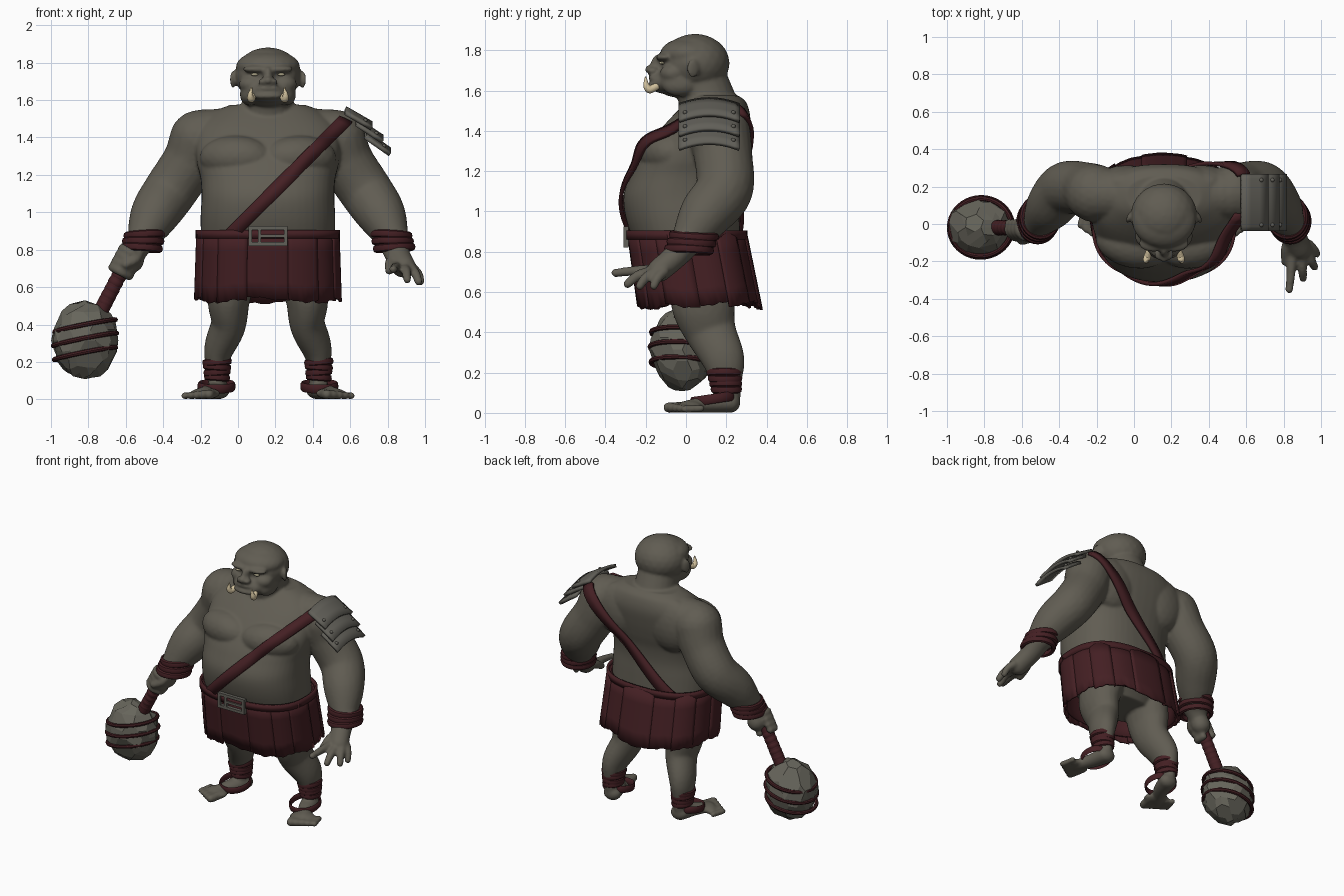
import bpy, bmesh, math, random
from mathutils import Vector, Matrix
from mathutils.bvhtree import BVHTree

if "Cube" in bpy.data.objects:
    bpy.data.objects.remove(bpy.data.objects["Cube"])

random.seed(4)
CX = 0.16          # body centre line
TAU = 2 * math.pi


def mat(name, r, g, b):
    m = bpy.data.materials.new(name)
    m.diffuse_color = (r, g, b, 1)
    m.use_nodes = True
    m.node_tree.nodes["Principled BSDF"].inputs["Base Color"].default_value = m.diffuse_color
    return m


SKIN = mat("olive_skin", .118, .108, .085)
LEATHER = mat("dark_red_leather", .058, .014, .017)
STONE = mat("grey_stone", .135, .13, .105)
STEEL = mat("dull_metal", .12, .115, .098)
BONE = mat("bone", .65, .54, .34)
EYE = mat("pale_eye", .42, .38, .25)


def make(name, bm, m, thick=0, angle=40):
    bmesh.ops.recalc_face_normals(bm, faces=bm.faces)
    me = bpy.data.meshes.new(name)
    bm.to_mesh(me)
    bm.free()
    me.materials.append(m)
    me.polygons.foreach_set("use_smooth", [angle > 0] * len(me.polygons))
    if angle:
        me.set_sharp_from_angle(angle=math.radians(angle))
    o = bpy.data.objects.new(name, me)
    bpy.context.collection.objects.link(o)
    if thick:
        s = o.modifiers.new("thickness", 'SOLIDIFY')
        s.thickness, s.offset = thick, 0
    return o


def grid(bm, f, nu, nv, cu=False, cv=False, cap=False):
    """Surface from f(u, v), optionally closed in u or v, or capped."""
    rows = [[bm.verts.new(f(i / (nu if cu else nu - 1), j / (nv if cv else nv - 1)))
             for i in range(nu)] for j in range(nv)]
    for j in range(nv if cv else nv - 1):
        for i in range(nu if cu else nu - 1):
            a, b = rows[j], rows[(j + 1) % nv]
            bm.faces.new((a[i], a[(i + 1) % nu], b[(i + 1) % nu], b[i]))
    if cap:
        bm.faces.new(rows[0])
        bm.faces.new(rows[-1])


def ball(bm, c, r, rot=Matrix()):
    r = (r, r, r) if isinstance(r, (int, float)) else r
    bmesh.ops.create_icosphere(bm, subdivisions=3, radius=1,
        matrix=Matrix.Translation(c) @ rot @ Matrix.Diagonal((*r, 1)))


def spline(pts, steps):
    """Smooth path through points of any dimension."""
    p = [Vector(q) for q in pts]
    p = [p[0] * 2 - p[1]] + p + [p[-1] * 2 - p[-2]]
    for k in range(1, len(p) - 2):
        a, b, c, d = p[k - 1:k + 3]
        for s in range(steps + (k == len(p) - 3)):
            t = s / steps
            yield .5 * (2 * b + (c - a) * t + (2 * a - 5 * b + 4 * c - d) * t * t
                        + (3 * b - a - 3 * c + d) * t ** 3)


def chain(bm, pts, sx=1, steps=8):
    """Limb: overlapping balls along a smooth path of (x, y, z, radius)."""
    for q in spline(pts, steps):
        ball(bm, q[:3], (q[3] * sx, q[3], q[3]))


def side(s, pts):
    return [(CX + s * p[0], *p[1:]) for p in pts]


def band(bm, c, rx, ry, w, h, normal=(0, 0, 1)):
    """Leather ring with an oval section."""
    m = Matrix.Translation(c) @ Vector((0, 0, 1)).rotation_difference(Vector(normal)).to_matrix().to_4x4()
    grid(bm, lambda u, v: m @ Vector(((rx + w * math.cos(v * TAU)) * math.cos(u * TAU),
                                      (ry + w * math.cos(v * TAU)) * math.sin(u * TAU),
                                      h * math.sin(v * TAU))), 40, 8, True, True)


def sp(x, e):
    return math.copysign(abs(x) ** e, x)


# ---- body: volumes fused into one smooth skin
bm = bmesh.new()
RINGS = list(spline([(.58, -.1, .2, .2), (.7, -.2, .27, .33), (.85, -.26, .27, .355), (.97, -.30, .265, .36),
                     (1.08, -.31, .26, .355), (1.18, -.275, .27, .36), (1.26, -.235, .29, .38),
                     (1.36, -.165, .31, .39), (1.46, -.08, .32, .37), (1.54, .0, .30, .28),
                     (1.575, .04, .26, .2)], 4))


def torso(u, v):
    z, f, b, w = RINGS[round(v * (len(RINGS) - 1))]
    return (CX + w * sp(math.cos(u * TAU), .85),
            (f + b) / 2 + (b - f) / 2 * sp(math.sin(u * TAU), .85), z)


grid(bm, torso, 48, len(RINGS), cu=True, cap=True)
chain(bm, [(CX, .14, 1.45, .15), (CX, .075, 1.64, .135)])                        # neck
for s in (-1, 1):
    ball(bm, (CX + s * .17, -.105, 1.29), (.2, .13, .12),
         Matrix.Rotation(s * .25, 4, 'Z') @ Matrix.Rotation(-.3, 4, 'X'))        # chest
    ball(bm, (CX + s * .2, .215, 1.37), (.18, .1, .19))                          # shoulder blade
    chain(bm, side(s, [(0, .15, 1.45, .12), (.35, .16, 1.405, .145)]))           # shoulder top
    chain(bm, side(s, [(.37, .165, 1.39, .156), (.42, .185, 1.27, .146), (.525, .19, 1.11, .143),
                       (.605, .10, .99, .13), (.67, .01, .86, .082)]))           # arm
    chain(bm, side(s, [(.19, .09, .66, .17), (.21, .085, .54, .158), (.21, .12, .41, .128),
                       (.265, .185, .27, .105), (.272, .2, .16, .076), (.27, .205, .08, .066)]), .72)  # leg
    chain(bm, side(s, [(.265, .22, .05, .05), (.295, .12, .044, .044), (.35, .01, .032, .032)]), 1.25)
    ball(bm, (CX + s * .335, .02, .032), (.085, .06, .03), Matrix.Rotation(s * .45, 4, 'Z'))
    for i in range(5):                                                           # toes
        r = .027 - .002 * i
        x, y = .295 + .033 * i, -.035 + .02 * i
        chain(bm, side(s, [(x, y + .03, r + .003, r), (x + .012, y - .025, r, r), (x + .02, y - .052, r, r)]), steps=4)
    ball(bm, (CX + s * .186, .035, 1.71), (.013, .034, .048),
         Matrix.Rotation(s * .4, 4, 'Z'))                                        # ear
    ball(bm, (CX + s * .055, -.105, 1.765), (.08, .045, .022))                   # brow
    ball(bm, (CX + s * .03, -.165, 1.698), (.022, .027, .018))                   # nostril
    ball(bm, (CX + s * .085, -.065, 1.685), (.07, .065, .05))                    # cheek
    ball(bm, (CX + s * .1, -.03, 1.63), (.05, .09, .06))                         # jaw corner
# head
for c, r in [((.045, 1.735), (.178, .172, .147)), ((.02, 1.78), (.172, .15, .085)),
             ((-.04, 1.65), (.15, .12, .085)),
             ((-.115, 1.64), (.1, .065, .055)), ((-.135, 1.73), (.026, .04, .05)),
             ((-.172, 1.705), (.026, .034, .023)), ((-.15, 1.662), (.07, .038, .016)),
             ((-.155, 1.622), (.08, .038, .02))]:
    ball(bm, (CX, *c), r)

# club fist closed round the handle, open hand on the other side
GRIP = Vector((-.595, -.02, .74))
AX = Vector((.46, 0, .888)).normalized()
E1 = Vector((AX.z, 0, -AX.x))
chain(bm, [(-.51, .01, .86, .08), (-.55, .0, .79, .062), (-.565, .01, .74, .062)])
for i in range(4):
    o = GRIP + AX * (i - 1.7) * .038
    chain(bm, [(*(o + E1 * .052 * math.cos(a) + Vector((0, .052 * math.sin(a), 0))), .025)
               for a in (.6, -.5, -1.6, -2.7, -3.6)], steps=4)
chain(bm, [(-.53, -.02, .80, .035), (-.545, -.07, .75, .027), (-.6, -.09, .72, .024)])
chain(bm, [(.83, .01, .86, .08), (.85, -.05, .78, .063), (.885, -.13, .71, .06)], 1.1)
for pts in ([(.845, -.15, .71, .03), (.84, -.25, .705, .026), (.83, -.35, .695, .022)],
            [(.89, -.17, .70, .03), (.9, -.24, .68, .026), (.905, -.29, .64, .022)],
            [(.925, -.15, .70, .029), (.95, -.2, .67, .025), (.965, -.23, .63, .022)],
            [(.935, -.11, .70, .028), (.965, -.14, .67, .024), (.978, -.16, .63, .021)],
            [(.85, -.06, .76, .036), (.815, -.13, .73, .03), (.81, -.2, .69, .025)]):
    chain(bm, pts, steps=5)
body = make("body", bm, SKIN)
rm = body.modifiers.new("fuse", 'REMESH')
rm.mode, rm.voxel_size = 'VOXEL', .009
sm = body.modifiers.new("soften", 'SMOOTH')
sm.factor, sm.iterations = .5, 7
dg = bpy.context.evaluated_depsgraph_get()
skin = bpy.data.meshes.new_from_object(body.evaluated_get(dg))
body.modifiers.clear()
body.data = skin
skin.polygons.foreach_set("use_smooth", [True] * len(skin.polygons))
skin.materials.clear()
skin.materials.append(SKIN)
tree = BVHTree.FromPolygons([v.co.copy() for v in skin.vertices], [p.vertices[:] for p in skin.polygons])

# ---- eyes and tusks
bm = bmesh.new()
for s in (-1, 1):
    ball(bm, (CX + s * .072, -.12, 1.737), (.02, .014, .008))
make("eyes", bm, EYE)
bm = bmesh.new()
for s in (-1, 1):
    chain(bm, side(s, [(.08, -.15, 1.618, .018), (.09, -.18, 1.606, .02),
                       (.094, -.197, 1.625, .015), (.088, -.2, 1.665, .005)]), steps=6)
make("tusks", bm, BONE)

# ---- diagonal chest strap wrapped on the body, ending under the shoulder guard
bm = bmesh.new()
D1, DN, MID, N = Vector((1, 0, 1)).normalized(), Vector((1, 0, -1)).normalized(), Vector((.22, .02, 1.14)), 100
edges = []
for w in (-.036, .036):
    o, rad, dirs = MID + DN * w, [], []
    for i in range(N):
        a = i / N * TAU
        d = D1 * math.cos(a) + Vector((0, math.sin(a), 0))
        hit = tree.ray_cast(o + d * 1.2, -d)[0]
        r = (hit - o).length + .014 if hit else .4
        rad.append(min(r, .55) if math.cos(a) < 0 else r)
        dirs.append(d)
    for _ in range(6):
        rad = [max(rad[i], (rad[i - 1] + rad[(i + 1) % N]) / 2) for i in range(N)]
    edges.append([o + d * r for d, r in zip(dirs, rad)])
grid(bm, lambda u, v: edges[round(v)][round(u * N) % N], N, 2, cu=True)
bmesh.ops.delete(bm, geom=[v for v in bm.verts if v.co.z > 1.525], context='VERTS')
make("chest_strap", bm, LEATHER, .02)


# ---- skirt of ragged leather panels, belt and buckle
def skirt(a, t, off):
    return (CX + (.366 + .012 * t + off) * sp(math.cos(a), .8),
            .002 + .062 * t + (.282 + .012 * t + off) * sp(math.sin(a), .8), .89 - .36 * t)


bm = bmesh.new()
grid(bm, lambda u, v: skirt(u * TAU, v * .92, -.006), 64, 5, cu=True)
PANELS = 14
for k in range(PANELS):
    a0, ln = (k - .04) / PANELS * TAU, random.uniform(.95, 1.03)
    ph, off = random.uniform(0, 6), .002 + .007 * (k % 2)
    grid(bm, lambda u, v: skirt(a0 + u * TAU / PANELS * 1.06,
                                v * (ln + .025 * math.sin(ph + 5 * u) + .012 * math.sin(17 * u + ph)),
                                off + .004 * math.sin(u * math.pi)), 9, 5)
make("skirt", bm, LEATHER, .014)
bm = bmesh.new()
grid(bm, lambda u, v: Vector(skirt(u * TAU, 0, .012)) + Vector((0, 0, .015 - .045 * v)), 72, 2, cu=True)
make("belt", bm, LEATHER, .016)
bm = bmesh.new()
for x, z, w, h in [(0, .916, .21, .02), (0, .83, .21, .02), (-.095, .873, .02, .1), (.095, .873, .02, .1),
                   (-.045, .873, .018, .08), (.02, .873, .14, .016)]:
    bmesh.ops.create_cube(bm, size=1, matrix=Matrix.Translation((CX + x, -.297, z))
                          @ Matrix.Diagonal((w, .024, h, 1)))
make("belt_buckle", bm, STEEL, angle=30)

# ---- wrist and ankle wraps
for s, label in ((-1, "right"), (1, "left")):
    bm = bmesh.new()
    for i, z in enumerate((.81, .845, .88)):
        band(bm, (CX + s * (.675 - .008 * i), .015 + .012 * i, z), .098, .108, .016, .021,
             (s * .06 * (i - 1), .05, 1))
    make(label + "_wrist_wrap", bm, LEATHER)
    bm = bmesh.new()
    for i, z in enumerate((.118, .145, .173, .2)):
        band(bm, (CX + s * .272, .2 - .003 * i, z), .058 + .003 * i, .066 + .004 * i, .012, .019,
             (.08 * (-1) ** i, 0, 1))
    band(bm, (CX + s * .275, .135, .07), .094, .105, .008, .024, (0, -.15, 1))
    make(label + "_ankle_wrap", bm, LEATHER)

# ---- layered shoulder guard with rivets
bm, rv = bmesh.new(), bmesh.new()
for (x0, z0), (x1, z1) in (((.575, 1.558), (.714, 1.478)), ((.634, 1.497), (.773, 1.406)),
                           ((.68, 1.43), (.812, 1.338))):
    def plate(u, v):
        t = 2 * v - 1
        return (x0 + (x1 - x0) * u, .115 + .15 * t, z0 + (z1 - z0) * u - .03 * t * t)
    grid(bm, plate, 4, 13)
    for v in (.1, .9):
        ball(rv, Vector(plate(.72, v)) + Vector((.006, 0, .01)), .011)
make("shoulder_guard", bm, STEEL, .02, 30)
make("shoulder_rivets", rv, STEEL)

# ---- stone club
C = Vector((-.818, -.018, .315))
bm = bmesh.new()
bmesh.ops.create_icosphere(bm, subdivisions=3, radius=1)
for v in bm.verts:
    v.co *= random.uniform(.93, 1.04)
    v.co = C + Vector((v.co.x * .178, v.co.y * .16, v.co.z * .21))
bmesh.ops.dissolve_limit(bm, angle_limit=math.radians(14), verts=bm.verts, edges=bm.edges)
make("club_head", bm, STONE, angle=0)
bm = bmesh.new()
for dz, k in ((.078, .96), (.005, 1.0), (-.07, .97)):
    band(bm, C + Vector((0, 0, dz)), .173 * k, .16 * k, .013, .013, (-.2, .05, 1))
make("club_bindings", bm, LEATHER)
bm = bmesh.new()
rot = Vector((0, 0, 1)).rotation_difference(AX).to_matrix().to_4x4()
bmesh.ops.create_cone(bm, cap_ends=True, segments=20, radius1=.042, radius2=.036, depth=.44,
                      matrix=Matrix.Translation(GRIP - AX * .165) @ rot)
for i in range(5):
    band(bm, GRIP - AX * (.09 + .04 * i), .036, .036, .005, .018, AX + Vector((.12, 0, 0)))
make("club_handle", bm, LEATHER)
